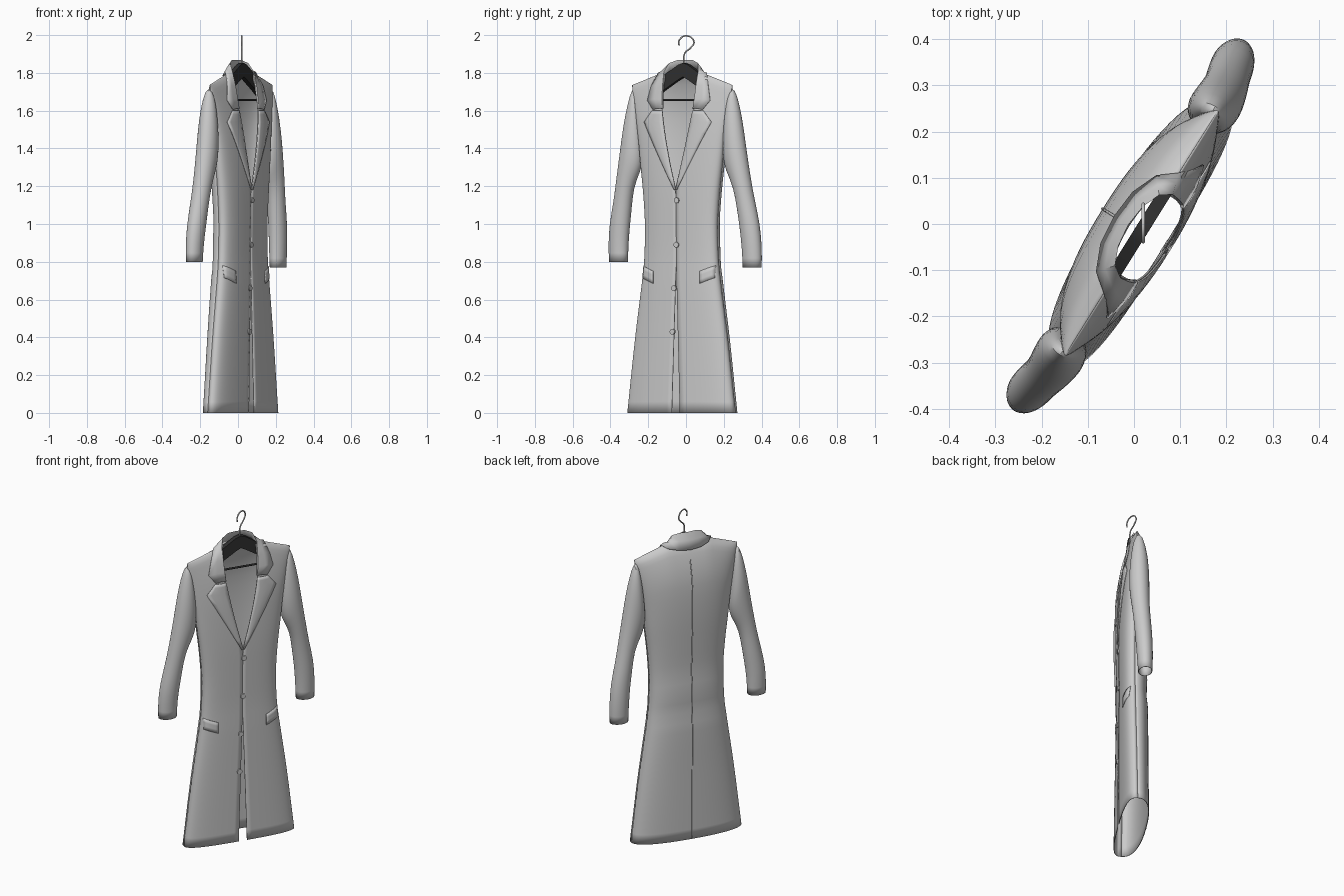
import bpy, bmesh, math
from mathutils import Vector

if "Cube" in bpy.data.objects:
    bpy.data.objects.remove(bpy.data.objects["Cube"])

ANG = math.radians(58)
CU, FC = -0.008, 0.024


def P(u, f, z):
    """Coat space (width, forward, up) to world space."""
    u += CU
    c, s = math.cos(ANG), math.sin(ANG)
    return Vector((u * c + f * s, u * s - f * c, z))


# height: half width, front depth, back depth
TABLE = [(0, .332, .064, .092), (.4, .284, .062, .092), (.72, .238, .06, .092),
         (.8, .228, .058, .084), (.88, .223, .058, .09), (1.03, .221, .06, .084),
         (1.2, .233, .062, .09), (1.35, .25, .06, .096), (1.5, .266, .054, .096),
         (1.62, .284, .042, .086), (1.72, .301, .026, .06), (1.78, .309, .013, .033),
         (1.8, .311, 0, 0)]


def slope(i, k):
    a, b = TABLE[max(i - 1, 0)], TABLE[min(i + 1, len(TABLE) - 1)]
    return (b[k] - a[k]) / (b[0] - a[0])


def section(h):
    h = min(max(h, 0), 1.8)
    i = max(j for j in range(len(TABLE) - 1) if TABLE[j][0] <= h)
    a, b = TABLE[i], TABLE[i + 1]
    d = b[0] - a[0]
    t = (h - a[0]) / d
    out = []
    for k in (1, 2, 3):
        v = ((2*t**3 - 3*t*t + 1) * a[k] + (t**3 - 2*t*t + t) * d * slope(i, k)
             + (3*t*t - 2*t**3) * b[k] + (t**3 - t*t) * d * slope(i + 1, k))
        out.append(max(v, 0))
    return out


def ztop(u):
    return 1.80 - max(abs(u) - .12, 0) * .34


def bulge(u, a, p=2.4):
    s = min(abs(u) / a, 1)
    return (1 - s ** p) ** (1 / p)


def front_f(u, z):
    a, df, _ = section(z * 1.8 / ztop(u))
    return FC + df * bulge(u, a, 3)


def front_edge(z):
    if z < .8:
        return .025 * (.8 - z) / .8
    if z < 1.18:
        return 0
    k = min((z - 1.18) / .44, 1)
    return .1 * (1.25 * k - .25 * k * k)


def finish(ob, angle=40):
    bpy.ops.object.select_all(action='DESELECT')
    ob.select_set(True)
    bpy.context.view_layer.objects.active = ob
    bpy.ops.object.shade_smooth_by_angle(angle=math.radians(angle))
    return ob


def sheet(name, rows, closed=False, thick=.004, sub=0):
    """Cloth surface lofted through rows of points."""
    bm = bmesh.new()
    vs = [[bm.verts.new(p) for p in r] for r in rows]
    n = len(rows[0])
    for r0, r1 in zip(vs, vs[1:]):
        for i in range(n if closed else n - 1):
            j = (i + 1) % n
            bm.faces.new((r0[i], r0[j], r1[j], r1[i]))
    bmesh.ops.remove_doubles(bm, verts=bm.verts[:], dist=.0004)
    bmesh.ops.recalc_face_normals(bm, faces=bm.faces[:])
    me = bpy.data.meshes.new(name)
    bm.to_mesh(me)
    bm.free()
    ob = bpy.data.objects.new(name, me)
    bpy.context.collection.objects.link(ob)
    finish(ob, 60)
    if sub:
        ob.modifiers.new('smooth', 'SUBSURF').levels = sub
        ob.modifiers['smooth'].render_levels = sub
    m = ob.modifiers.new('thickness', 'SOLIDIFY')
    m.thickness, m.offset = thick, 0
    return ob


def tube(name, pts, r, kind='POLY', mat=None):
    cu = bpy.data.curves.new(name, 'CURVE')
    cu.dimensions, cu.bevel_depth, cu.bevel_resolution, cu.use_fill_caps = '3D', r, 2, True
    sp = cu.splines.new(kind)
    if kind == 'BEZIER':
        sp.bezier_points.add(len(pts) - 1)
        for b, p in zip(sp.bezier_points, pts):
            b.co, b.handle_left_type, b.handle_right_type = p, 'AUTO', 'AUTO'
    else:
        sp.points.add(len(pts) - 1)
        for b, p in zip(sp.points, pts):
            b.co = (*p, 1)
    ob = bpy.data.objects.new(name, cu)
    bpy.context.collection.objects.link(ob)
    if mat:
        cu.materials.append(mat)
    return ob


HS = [i * .06 for i in range(29)] + [1.71, 1.74, 1.765, 1.785, 1.795, 1.8]

# Back panel, with the neckline set slightly backward
rows = []
for h in HS:
    a, _, db = section(h)
    row = []
    for i in range(33):
        u = a * math.sin((i / 16 - 1) * math.pi / 2)
        neck = .035 * max(0, 1 - (u / .13) ** 2) * max(0, (h - 1.6) / .2)
        row.append(P(u, FC - max(db * bulge(u, a), neck), h / 1.8 * ztop(u)))
    rows.append(row)
sheet('back_panel', rows)
tube('back_seam', [r[16] + (P(0, -.002, 0) - P(0, 0, 0)) for r in rows[:-5]], .003)

# Sleeve rings: inner u, inner z, outer u, outer z, forward centre, forward radius
RINGS = [(.275, 1.58, .283, 1.62, .02, .006), (.262, 1.46, .297, 1.715, .016, .03),
         (.258, 1.40, .315, 1.72, .014, .04), (.258, 1.35, .338, 1.65, .012, .052),
         (.268, 1.30, .362, 1.54, .014, .055), (.285, 1.26, .38, 1.42, .014, .054),
         (.322, 1.19, .408, 1.25, .012, .047), (.338, 1.08, .432, 1.12, .004, .046),
         (.352, .98, .462, 1.0, 0, .046), (.362, .88, .472, .88, -.005, .043),
         (.365, .785, .47, .785, -.006, .038)]

for side, tag in ((-1, 'left'), (1, 'right')):
    # Front panel with open neckline and hem slit
    rows = []
    for h in HS:
        a, df, _ = section(h)
        e, row = front_edge(h), []
        for i in range(17):
            u = e + (a - e) * math.sin(i / 16 * math.pi / 2)
            row.append(P(side * u, FC + df * bulge(u, a, 3), h / 1.8 * ztop(u)))
        rows.append(row)
    sheet(tag + '_front_panel', rows)

    # Lapel
    rows = []
    for z in (1.18, 1.24, 1.3, 1.36, 1.42, 1.48, 1.54, 1.56, 1.58, 1.6):
        e = front_edge(z) - .002
        out = .008 + .202 * (z - 1.18) / .36 if z <= 1.54 else .21 - .05 * (z - 1.54) / .06
        rows.append([P(side * u, front_f(u, z) + .005 + .004 * math.sin(math.pi * i / 5), z)
                     for i in range(6) for u in [e + (out - e) * i / 5]])
    sheet(tag + '_lapel', rows)

    # Sleeve
    rows = []
    for ui, zi, uo, zo, fc, rf in RINGS:
        drop = -.014 * side if zo < 1 else 0
        row = []
        for k in range(20):
            t = k / 20 * math.tau
            m = .5 + .5 * math.cos(t)
            row.append(P(side * (ui + (uo - ui) * m), fc + rf * math.sin(t),
                         zi + (zo - zi) * m + drop))
        rows.append(row)
    sheet(tag + '_sleeve', rows, closed=True, sub=1)

    # Pocket flap
    rows = []
    for v in range(4):
        row = []
        for i in range(6):
            u = .145 + .08 * i / 5
            z = .75 + .03 * i / 5 - .065 * v / 3
            row.append(P(side * u, front_f(u, z) + .004, z))
        rows.append(row)
    sheet(tag + '_pocket_flap', rows)

# Collar: fold line and outer edge from front notch to centre back
FOLD = [(.096, None, 1.61), (.101, None, 1.66), (.105, .055, 1.73), (.107, .036, 1.805),
        (.09, .012, 1.85), (.05, -.004, 1.865), (0, -.01, 1.865)]
EDGE = [(.155, None, 1.605), (.196, None, 1.655), (.178, None, 1.73), (.152, .022, 1.80),
        (.122, -.014, 1.785), (.065, -.038, 1.775), (0, -.044, 1.77)]
half = []
for (u0, f0, z0), (u1, f1, z1) in zip(FOLD, EDGE):
    f0 = front_f(u0, z0) + .006 if f0 is None else f0
    f1 = front_f(u1, z1) + .006 if f1 is None else f1
    um, zm = (u0 + u1) / 2, (z0 + z1) / 2 + .004
    fm = front_f(um, zm) + .008 if zm < 1.71 else (f0 + f1) / 2
    half.append([(u0 * .97, f0 - .006, z0 - .05 * max(0, (z0 - 1.7) / .165)),
                 (u0, f0, z0), (um, fm, zm), (u1, f1, z1)])
full = half + [[(-u, f, z) for u, f, z in r] for r in half[-2::-1]]
sheet('collar', [[P(*p) for p in r] for r in full])

# Buttons
axis = P(0, 1, 0) - P(0, 0, 0)
for i, (u, z) in enumerate(((.006, 1.125), (.002, .89), (-.012, .66), (-.02, .43))):
    bpy.ops.mesh.primitive_cylinder_add(vertices=20, radius=.015, depth=.012,
                                        location=P(u, front_f(u, z) + .003, z))
    ob = bpy.context.object
    ob.name = 'button_%d' % (i + 1)
    ob.rotation_euler = axis.to_track_quat('Z', 'Y').to_euler()
    finish(ob)

# Hanger: two sloping arms, trouser bar and wire hook
dark = bpy.data.materials.new('dark_wood')
dark.diffuse_color = (.03, .03, .03, 1)
dark.use_nodes = True
dark.node_tree.nodes["Principled BSDF"].inputs["Base Color"].default_value = dark.diffuse_color
arm = [(0, 1.852, 1.78), (.03, 1.842, 1.765), (.12, 1.785, 1.71), (.2, 1.725, 1.655), (.25, 1.68, 1.63)]
arm = [(-u, t, b) for u, t, b in arm[:0:-1]] + arm
rows = [[P(u + .01, .021 + .013, t), P(u + .01, .021 - .013, t),
         P(u + .01, .021 - .013, b), P(u + .01, .021 + .013, b)] for u, t, b in arm]
ob = sheet('hanger_arms', rows, closed=True, thick=.003)
ob.data.materials.append(dark)
tube('hanger_bar', [P(-.2, .021, 1.657), P(.22, .021, 1.657)], .006, mat=dark)
hook = [(-.037, 1.945), (-.036, 1.972), (.002, 1.996), (.042, 1.965), (.024, 1.932),
        (-.006, 1.905), (-.01, 1.83)]
tube('hanger_hook', [Vector((.02, y, z)) for y, z in hook], .004, 'BEZIER')
